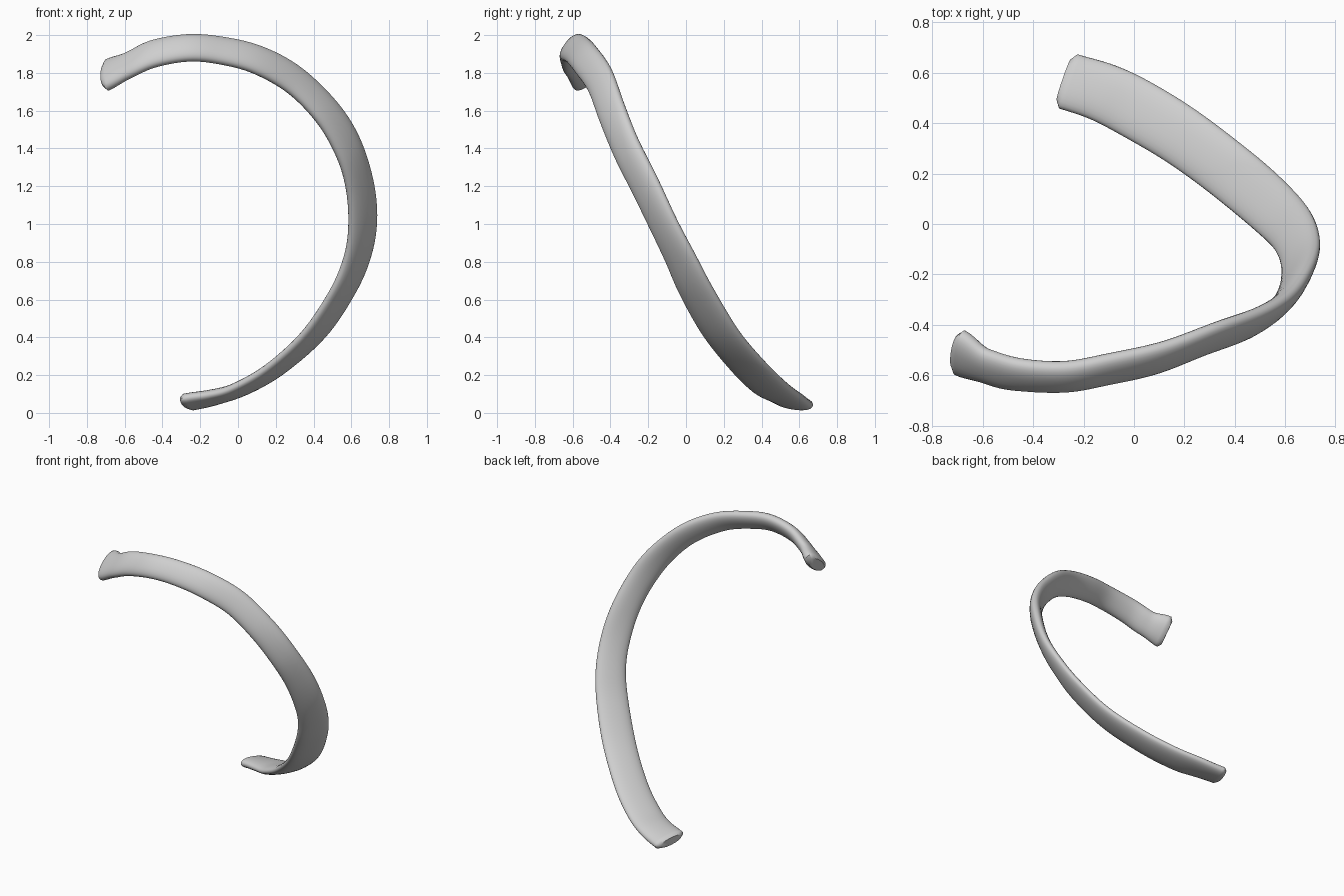
import bpy
import bmesh
import math
from mathutils import Vector

cube = bpy.data.objects.get("Cube")
if cube:
    bpy.data.objects.remove(cube, do_unlink=True)

STEPS = 8     # rings per path segment
SIDES = 28    # points around the section

# Centre line of the bone, from the lower tip round to the upper head
PATH = [
    (-0.26, 0.565, 0.058), (-0.12, 0.52, 0.085), (0.02, 0.45, 0.13),
    (0.2, 0.34, 0.235), (0.4, 0.19, 0.415), (0.55, 0.06, 0.635),
    (0.63, -0.03, 0.82), (0.66, -0.12, 1.0), (0.645, -0.215, 1.2),
    (0.585, -0.315, 1.4), (0.475, -0.39, 1.585), (0.3, -0.455, 1.76),
    (0.1, -0.53, 1.87), (-0.1, -0.575, 1.92), (-0.27, -0.605, 1.932),
    (-0.45, -0.597, 1.9), (-0.58, -0.565, 1.84), (-0.69, -0.51, 1.79),
]

# Path index: (direction of the broad side), half width, half thickness
SECTIONS = {
    0: ((0.1, 0.95, -0.2), 0.115, 0.04),
    2: ((0.45, 0.89, 0), 0.12, 0.036),
    4: ((0.6, 0.78, 0.1), 0.115, 0.036),
    7: ((0.7, 0.62, 0.3), 0.1, 0.036),
    9: ((0.57, 0.57, 0.59), 0.094, 0.04),
    11: ((0.35, 0.6, 0.7), 0.09, 0.04),
    14: ((0, 0.6, 0.8), 0.083, 0.043),
    16: ((0.2, 0.6, 0.8), 0.088, 0.043),
    17: ((0.35, 0.6, 0.8), 0.112, 0.05),
}


def spline(points, t):
    """Smooth curve through all points at index parameter t."""
    last = len(points) - 1
    i = min(int(t), last - 1)
    f = t - i
    b, c = Vector(points[i]), Vector(points[i + 1])
    a = Vector(points[i - 1]) if i > 0 else 2 * b - c
    d = Vector(points[i + 2]) if i + 2 <= last else 2 * c - b
    return b + 0.5 * f * (c - a + f * (2 * a - 5 * b + 4 * c - d
                                       + f * (3 * (b - c) + d - a)))


def section(t):
    """Blend the broad direction and half sizes between the keys."""
    keys = sorted(SECTIONS)
    low = max(k for k in keys if k <= t)
    high = min(k for k in keys if k >= t)
    f = (t - low) / (high - low) if high > low else 0
    f = f * f * (3 - 2 * f)
    first, second = SECTIONS[low], SECTIONS[high]
    broad = Vector(first[0]).lerp(Vector(second[0]), f)
    sizes = [first[k] + (second[k] - first[k]) * f for k in (1, 2)]
    return broad, sizes[0], sizes[1]


def add_ring(bm, t, scale=1.0, push=0.0):
    """One rounded cross-section, square to the path."""
    end = len(PATH) - 1
    before, after = max(t - 0.1, 0), min(t + 0.1, end)
    tangent = (spline(PATH, after) - spline(PATH, before)).normalized()
    broad, width, thick = section(t)
    broad = (broad - tangent * broad.dot(tangent)).normalized()
    thin = tangent.cross(broad)
    centre = spline(PATH, t) + tangent * push
    ring = []
    for k in range(SIDES):
        angle = math.tau * k / SIDES
        c, s = math.cos(angle), math.sin(angle)
        u = math.copysign(abs(c) ** 0.9, c) * width * scale
        v = math.copysign(abs(s) ** 0.9, s) * thick * scale
        ring.append(bm.verts.new(centre + broad * u + thin * v))
    return ring


# Loft the sections, with a slightly rounded cap at each end
bm = bmesh.new()
end = len(PATH) - 1
rings = [add_ring(bm, 0, 0.75, -0.02)]
rings += [add_ring(bm, i / STEPS) for i in range(end * STEPS + 1)]
rings.append(add_ring(bm, end, 0.75, 0.02))
for one, two in zip(rings, rings[1:]):
    for k in range(SIDES):
        n = (k + 1) % SIDES
        bm.faces.new((one[k], one[n], two[n], two[k]))
bm.faces.new(rings[0])
bm.faces.new(rings[-1])
bmesh.ops.recalc_face_normals(bm, faces=bm.faces)

mesh = bpy.data.meshes.new("rib_bone")
bm.to_mesh(mesh)
bm.free()
rib = bpy.data.objects.new("rib_bone", mesh)
bpy.context.collection.objects.link(rib)

# Plain pale grey bone
bone = bpy.data.materials.new("pale_grey_bone")
bone.use_nodes = True
colour = (0.62, 0.62, 0.62, 1)
bone.diffuse_color = colour
bone.node_tree.nodes["Principled BSDF"].inputs["Base Color"].default_value = colour
mesh.materials.append(bone)

bpy.ops.object.select_all(action="DESELECT")
rib.select_set(True)
bpy.context.view_layer.objects.active = rib
bpy.ops.object.shade_smooth_by_angle(angle=math.radians(50))
